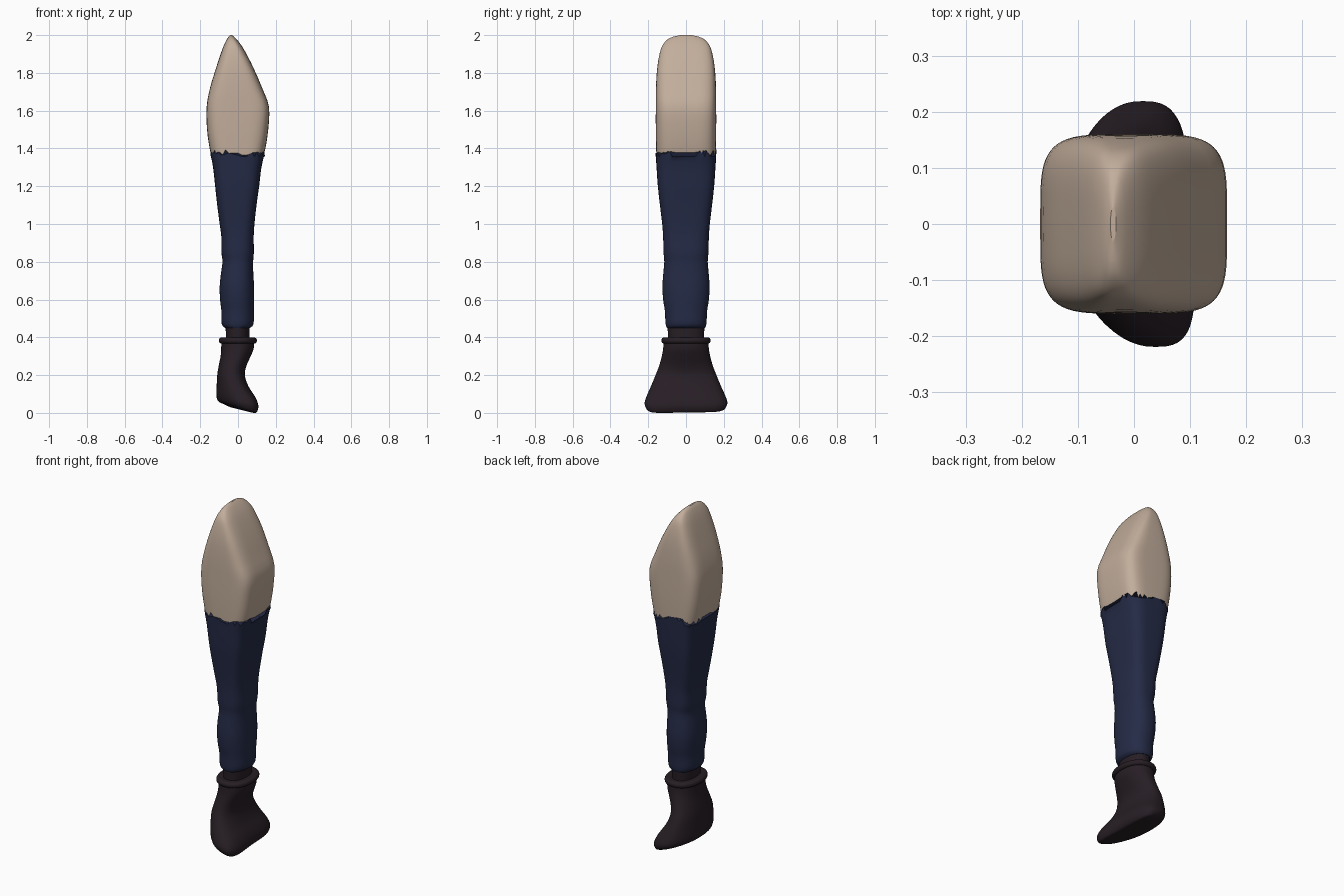
import bpy, bmesh, math, random

random.seed(3)
SEG = 64


def material(name, rgb):
    m = bpy.data.materials.new(name)
    m.diffuse_color = (*rgb, 1)
    return m


def spline(rows, steps):
    """Catmull-Rom interpolation through a list of section tuples."""
    out = []
    for i in range(len(rows) - 1):
        p0, p1 = rows[max(i - 1, 0)], rows[i]
        p2, p3 = rows[i + 1], rows[min(i + 2, len(rows) - 1)]
        for s in range(steps):
            t = s / steps
            out.append([0.5 * (2 * b + (c - a) * t + (2 * a - 5 * b + 4 * c - d) * t * t
                               + (3 * b - a - 3 * c + d) * t ** 3)
                        for a, b, c, d in zip(p0, p1, p2, p3)])
    return out + [list(rows[-1])]


def loft(name, rows, mat, steps=3, ragged=0.0):
    """Rows: z, x min, x max, y half width, squareness, [end bend, tilt]."""
    bm = bmesh.new()
    rings = []
    rows = spline(rows, steps)
    for k, row in enumerate(rows):
        z, x0, x1, ry, n = row[:5]
        bend, tilt = row[5:7] if len(row) > 5 else (0, 0)
        ring = []
        for i in range(SEG):
            a = math.tau * i / SEG
            c, s = math.cos(a), math.sin(a)
            u = math.copysign(abs(c) ** (2 / n), c)
            v = math.copysign(abs(s) ** (2 / n), s)
            x = (x0 + x1) / 2 + u * (x1 - x0) / 2 + bend * (v * v - 0.35 * v)
            dz = random.uniform(-ragged, ragged) if k == len(rows) - 1 else 0
            ring.append(bm.verts.new((x, v * ry, max(0, z + tilt * (0.08 - x) + dz))))
        rings.append(ring)
    for lo, hi in zip(rings, rings[1:]):
        for i in range(SEG):
            j = (i + 1) % SEG
            bm.faces.new((lo[i], lo[j], hi[j], hi[i]))
    bm.faces.new(rings[0][::-1])
    bm.faces.new(rings[-1])
    bmesh.ops.recalc_face_normals(bm, faces=bm.faces[:])
    me = bpy.data.meshes.new(name)
    bm.to_mesh(me)
    bm.free()
    me.materials.append(mat)
    ob = bpy.data.objects.new(name, me)
    bpy.context.collection.objects.link(ob)
    for p in me.polygons:
        p.use_smooth = len(p.vertices) == 4
    return ob


skin = material("skin", (0.54, 0.42, 0.33))
cloth = material("navy_cloth", (0.018, 0.024, 0.062))
leather = material("dark_leather", (0.02, 0.013, 0.018))

# bare upper thigh closing to a ridge at the hip
loft("thigh", [
    (1.34, -.136, .129, .156, 4), (1.40, -.150, .145, .158, 4),
    (1.50, -.164, .160, .160, 4.2), (1.62, -.166, .164, .160, 4.5),
    (1.72, -.148, .128, .159, 4.2), (1.82, -.118, .085, .153, 4),
    (1.90, -.092, .045, .140, 3.6), (1.95, -.073, .015, .122, 3.2),
    (1.985, -.055, -.014, .085, 2.6), (2.0, -.042, -.032, .030, 2)], skin)

# trouser leg with soft folds and a ragged upper edge
loft("trouser_leg", [
    (.45, -.068, .062, .100, 2.2), (.47, -.086, .082, .108, 2.2),
    (.54, -.088, .084, .112, 2.2), (.60, -.095, .086, .121, 2.2),
    (.67, -.097, .085, .125, 2.3), (.74, -.090, .081, .120, 2.4),
    (.80, -.082, .080, .115, 2.5), (.85, -.088, .084, .119, 2.7),
    (.93, -.088, .083, .121, 3), (1.0, -.097, .087, .126, 3.4),
    (1.1, -.110, .098, .138, 3.7), (1.2, -.121, .112, .149, 4),
    (1.3, -.132, .124, .156, 4), (1.375, -.147, .142, .1605, 4)], cloth, ragged=.02)

# ankle showing between trouser and boot
loft("ankle", [(.34, -.062, .058, .092, 2.2), (.40, -.064, .060, .095, 2.2),
               (.48, -.066, .062, .099, 2.2)], leather)

# rolled boot cuff
cuff = []
for i in range(9):
    a = -math.pi / 2 + math.pi * i / 8
    r = .014 * math.cos(a)
    cuff.append((.383 + .016 * math.sin(a), -.088 - r, .086 + r, .117 + r, 2.2))
loft("boot_cuff", cuff, leather, steps=1)

# boot flaring to both sides over a sloped sole
loft("boot", [
    (.000, -.04, .06, .150, 2.4, .03, .25), (.004, -.075, .085, .195, 2.5, .033, .27),
    (.022, -.100, .098, .213, 2.5, .034, .20), (.050, -.110, .101, .219, 2.5, .032, .12),
    (.090, -.114, .085, .207, 2.5, .024, .04), (.140, -.113, .055, .186, 2.4, .013, 0),
    (.200, -.110, .036, .161, 2.3, .003, 0), (.250, -.102, .045, .142, 2.2, 0, 0),
    (.300, -.092, .067, .128, 2.2, 0, 0), (.340, -.089, .083, .121, 2.2, 0, 0),
    (.385, -.088, .086, .118, 2.2, 0, 0)], leather)
